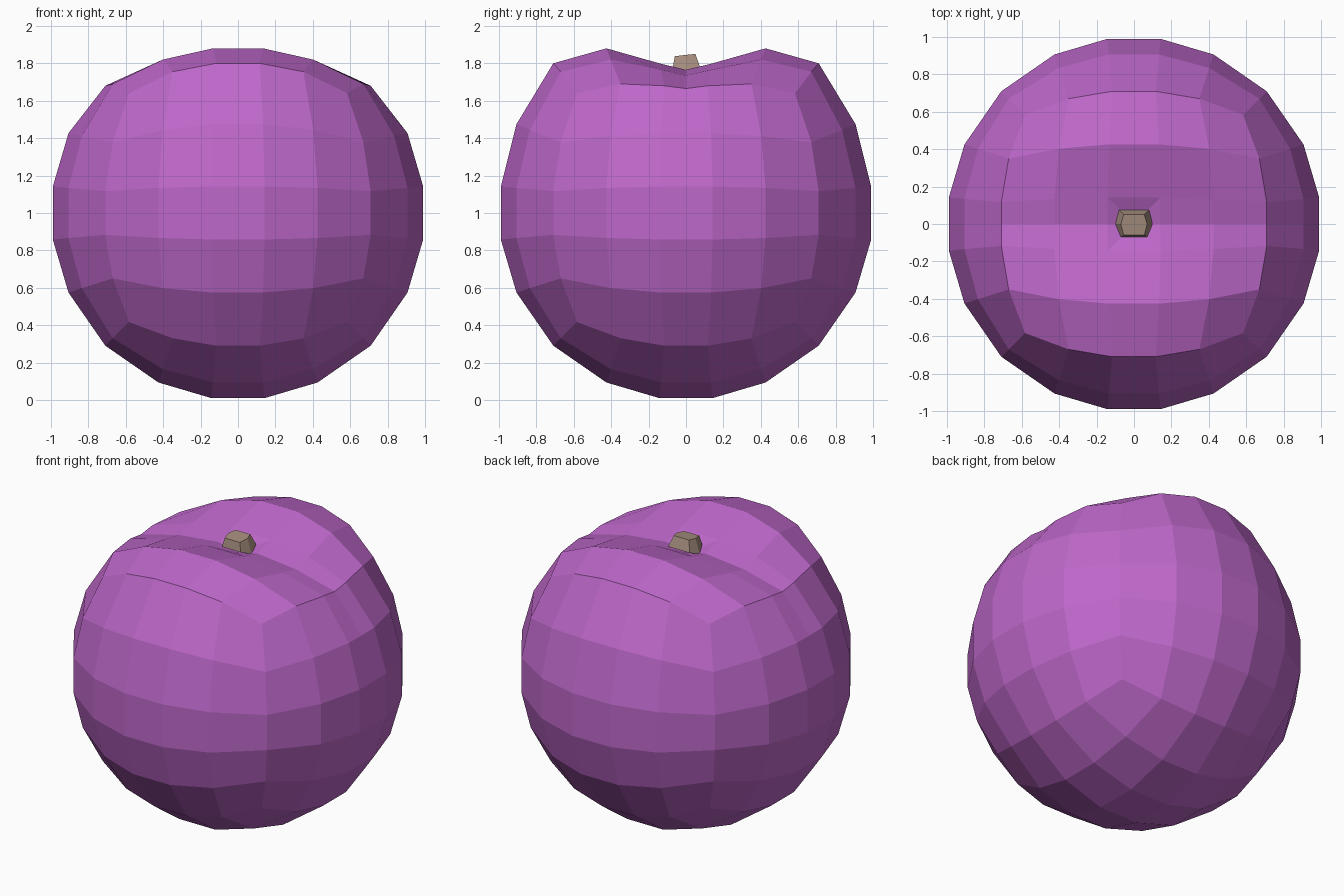
import bpy, bmesh
from math import sqrt

if "Cube" in bpy.data.objects:
    bpy.data.objects.remove(bpy.data.objects["Cube"])


def material(name, rgb):
    m = bpy.data.materials.new(name)
    m.diffuse_color = (*rgb, 1)
    m.use_nodes = True
    m.node_tree.nodes["Principled BSDF"].inputs["Base Color"].default_value = m.diffuse_color
    return m


def finish(bm, name, mat):
    bmesh.ops.recalc_face_normals(bm, faces=bm.faces[:])
    me = bpy.data.meshes.new(name)
    bm.to_mesh(me)
    bm.free()
    me.materials.append(mat)
    ob = bpy.data.objects.new(name, me)
    bpy.context.collection.objects.link(ob)
    return ob


plum = material("plum purple", (0.515, 0.138, 0.591))
bark = material("stem brown", (0.38, 0.27, 0.21))

# Fruit body: gridded cube rounded into a low-poly sphere
bm = bmesh.new()
bmesh.ops.create_cube(bm, size=2)
bmesh.ops.subdivide_edges(bm, edges=bm.edges[:], cuts=4, use_grid_fill=True)
R = 1 / sqrt(0.98)
top_layer = bm.verts.layers.int.new("row")
for v in bm.verts:
    x, y, z = v.co
    v[top_layer] = 1 if z > 0.9 else 2 if 0.5 < z < 0.7 else 0
    v.co = (R * x * sqrt(1 - y*y/2 - z*z/2 + y*y*z*z/3),
            R * y * sqrt(1 - z*z/2 - x*x/2 + z*z*x*x/3),
            R * z * sqrt(1 - x*x/2 - y*y/2 + x*x*y*y/3) + 1)

# Centre loop for the groove
bmesh.ops.bisect_plane(bm, geom=bm.verts[:] + bm.edges[:] + bm.faces[:],
                       plane_co=(0, 0, 0), plane_no=(0, 1, 0), dist=1e-5)

# Groove and raised shoulders: heights by row (from centre out) and column
heights = [(1.765, 1.735, 1.665),
           (1.800, 1.765, 1.680),
           (1.880, 1.820, 1.690),
           (1.800, 1.755, 1.640)]


def band(a, limits):
    return sum(a > lim for lim in limits)


for v in bm.verts:
    x, y, z = abs(v.co.x), abs(v.co.y), v.co.z
    on_top = v[top_layer] == 1 or (y < 1e-4 and z > 1.65)
    if on_top:
        v.co.z = heights[band(y, (0.05, 0.25, 0.48))][band(x, (0.25, 0.5))]
    elif v[top_layer] == 2:
        v.co.z += 0.06 * y * y

# Small dimple under the stem
mid = [e for e in bm.edges if all(abs(v.co.y) < 1e-4 and abs(v.co.x) < 0.2
                                  and v.co.z > 1.5 for v in e.verts)]
bmesh.ops.subdivide_edges(bm, edges=mid, cuts=1)
centre = [v for v in bm.verts if v.co.xy.length < 0.02 and v.co.z > 1.5][0]
centre.co.z = 1.735
corners = [v for v in bm.verts if v.co.z > 1.5 and abs(v.co.x) < 0.2
           and 0.05 < abs(v.co.y) < 0.2]
for c in corners:
    bmesh.ops.connect_vert_pair(bm, verts=[centre, c])
finish(bm, "fruit_body", plum)

# Stem: tapered six-sided stub
bm = bmesh.new()
base = [(0.1, 0, 1.75), (0.08, 0.075, 1.78), (-0.08, 0.075, 1.78),
        (-0.1, 0, 1.75), (-0.07, -0.07, 1.78), (0.07, -0.07, 1.78)]
tip = [(0.07, 0, 1.845), (0.055, 0.05, 1.85), (-0.055, 0.05, 1.85),
       (-0.07, 0, 1.845), (-0.055, -0.06, 1.838), (0.055, -0.06, 1.838)]
low = [bm.verts.new(p) for p in base]
high = [bm.verts.new(p) for p in tip]
for i in range(6):
    j = (i + 1) % 6
    bm.faces.new((low[i], low[j], high[j], high[i]))
bm.faces.new(high)
bm.faces.new(low[::-1])
finish(bm, "stem", bark)
